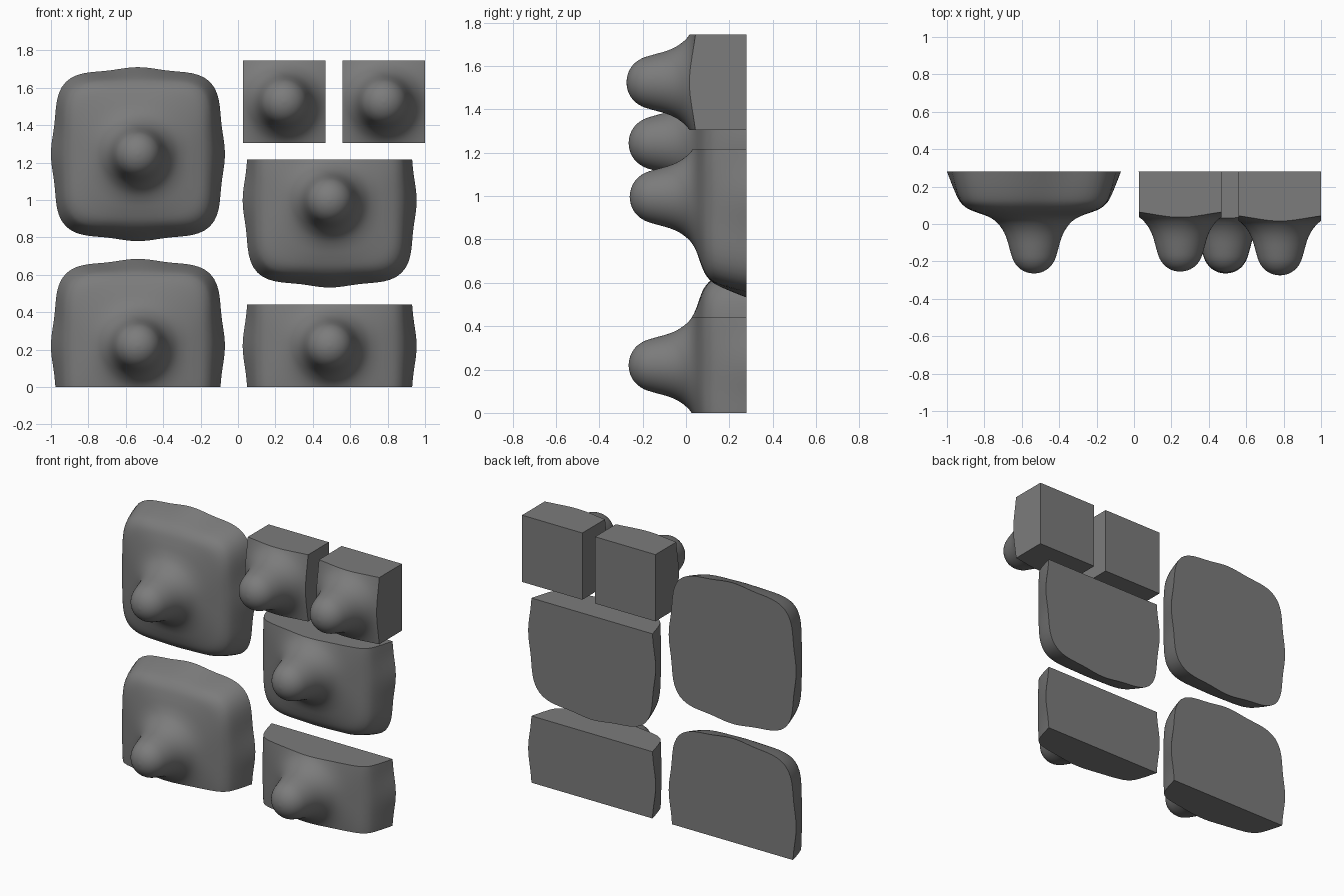
import bpy, bmesh, math
from mathutils import Vector

if "Cube" in bpy.data.objects:
    bpy.data.objects.remove(bpy.data.objects["Cube"])

BACK = 0.28
CUT = 0.22
SEGS = 96
# profile of a stone from knob tip to back rim: (radius, y, squareness)
PROFILE = [(0.0, -0.265, 2), (0.04, -0.258, 2), (0.08, -0.235, 2), (0.11, -0.195, 2),
           (0.128, -0.14, 2), (0.145, -0.08, 2), (0.168, -0.03, 2), (0.205, 0.015, 2.1),
           (0.25, 0.042, 2.4), (0.30, 0.060, 3.2), (0.35, 0.080, 4.6), (0.382, 0.104, 5),
           (0.405, 0.135, 4.8), (0.432, 0.195, 4.3), (0.465, BACK, 3.7)]

dark = bpy.data.materials.new("dark_grey")
dark.diffuse_color = (0.2, 0.2, 0.2, 1)
dark.use_nodes = True
dark.node_tree.nodes["Principled BSDF"].inputs["Base Color"].default_value = dark.diffuse_color


def smooth_profile(points, steps=3):
    """Catmull-Rom resampling of the profile."""
    pts = [Vector(p) for p in points]
    out = []
    for i in range(len(pts) - 1):
        a, b, c = pts[max(i - 1, 0)], pts[i], pts[i + 1]
        d = pts[min(i + 2, len(pts) - 1)]
        for k in range(steps):
            t = k / steps
            out.append(0.5 * (2 * b + (c - a) * t + (2 * a - 5 * b + 4 * c - d) * t * t
                              + (3 * b - a - 3 * c + d) * t ** 3))
    return out + [pts[-1]]


def stone(name, cx, cz, cuts="", tip=-0.265):
    bm = bmesh.new()
    rings = []
    for r, y, p in smooth_profile(PROFILE)[1:]:
        # the sides pinch in slightly between middle and corner, most at the back
        pinch = 0.035 * max(0, (y - 0.08) / (BACK - 0.08))
        # small difference in front depth, fading out at the back
        y += (tip + 0.265) * min(1, (BACK - y) / 0.2)
        ring = []
        for i in range(SEGS):
            a = 2 * math.pi * i / SEGS
            c, s = math.cos(a), math.sin(a)
            k = r / (abs(c) ** p + abs(s) ** p) ** (1 / p)
            k *= 1 - pinch * math.sin(4 * a) ** 2
            ring.append(bm.verts.new((k * c, y, k * s)))
        rings.append(ring)
    top = bm.verts.new((0, tip, 0))
    for i in range(SEGS):
        j = (i + 1) % SEGS
        bm.faces.new((top, rings[0][i], rings[0][j]))
        for a, b in zip(rings, rings[1:]):
            bm.faces.new((a[i], b[i], b[j], a[j]))
    bm.faces.new(rings[-1])
    # straight cuts, each closed with a flat face
    normals = {"T": (0, 0, 1), "B": (0, 0, -1), "L": (-1, 0, 0), "R": (1, 0, 0)}
    for key in cuts:
        n = Vector(normals[key])
        res = bmesh.ops.bisect_plane(bm, geom=bm.verts[:] + bm.edges[:] + bm.faces[:],
                                     plane_co=n * CUT, plane_no=n, clear_outer=True)
        edges = [e for e in res["geom_cut"] if isinstance(e, bmesh.types.BMEdge)]
        bmesh.ops.edgenet_fill(bm, edges=edges)
    bmesh.ops.recalc_face_normals(bm, faces=bm.faces[:])
    mesh = bpy.data.meshes.new(name)
    bm.to_mesh(mesh)
    bm.free()
    mesh.materials.append(dark)
    ob = bpy.data.objects.new(name, mesh)
    ob.location = (cx, 0, cz)
    bpy.context.collection.objects.link(ob)
    bpy.ops.object.select_all(action='DESELECT')
    ob.select_set(True)
    bpy.context.view_layer.objects.active = ob
    bpy.ops.object.shade_smooth_by_angle(angle=math.radians(35))


# whole stone, stones cut on one or two sides, and square blocks
stone("whole_stone", -0.535, 1.245)
stone("bottom_cut_stone", -0.535, 0.22, "B")
stone("top_cut_stone", 0.49, 0.997, "T", -0.26)
stone("strip_stone", 0.49, 0.22, "TB")
stone("left_block", 0.247, 1.525, "TBLR", -0.255)
stone("right_block", 0.78, 1.525, "TBLR", -0.275)
